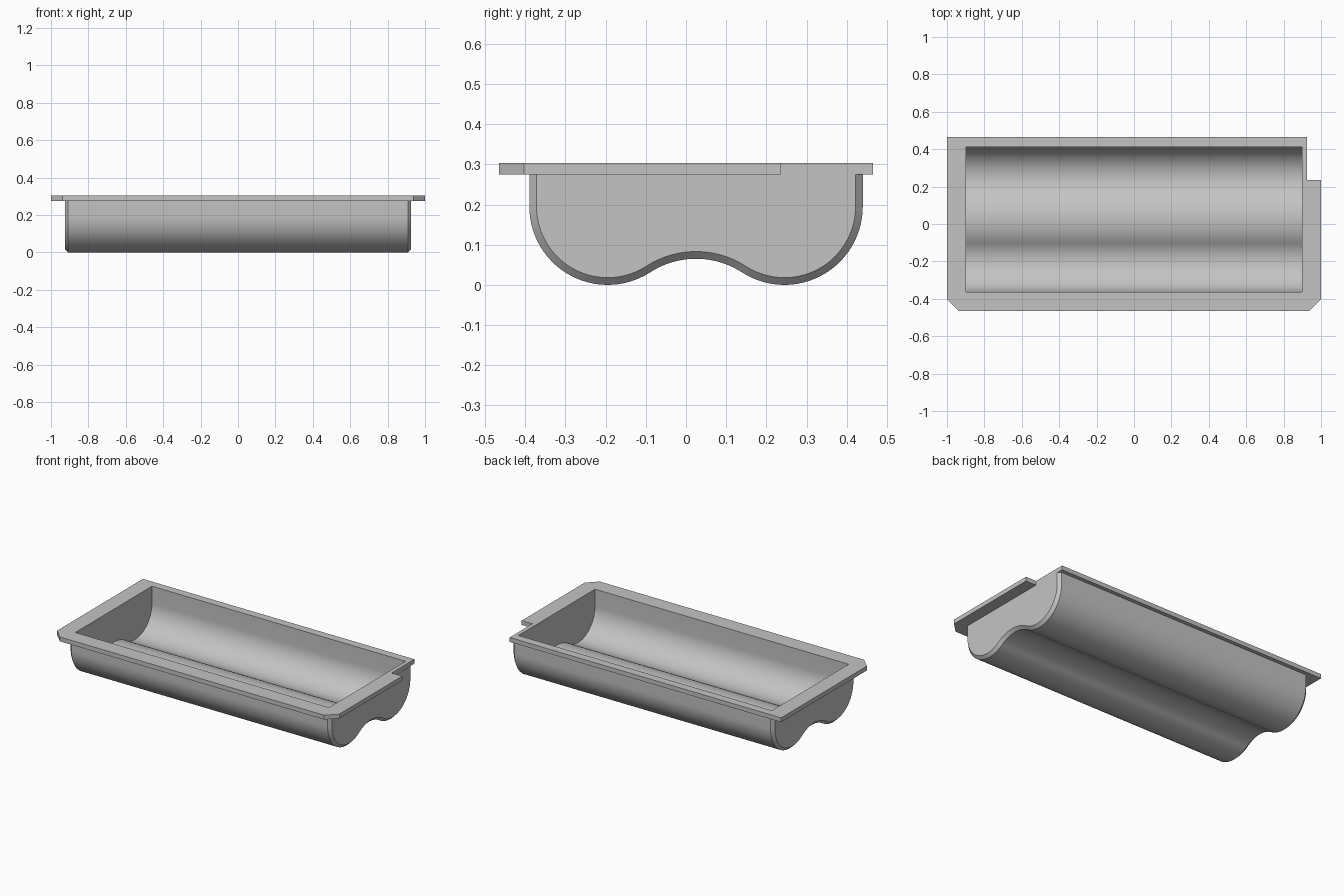
import bpy
import bmesh
from math import sin, cos, atan2, hypot, pi, radians

if "Cube" in bpy.data.objects:
    bpy.data.objects.remove(bpy.data.objects["Cube"], do_unlink=True)

# Main dimensions
MID_Y = 0.025                      # centre line of the trough
LOBE_R, LOBE_OFF = 0.195, 0.22     # the two round channels
HUMP_R, HUMP_TOP = 0.21, 0.065     # ridge between the channels
RIM_Z, TOP_Z = 0.275, 0.303
BODY_X, CHAMFER, WALL = 0.926, 0.018, 0.027

grey = bpy.data.materials.new("plain grey")
grey.use_nodes = True
grey.diffuse_color = (0.55, 0.55, 0.55, 1)
grey.node_tree.nodes["Principled BSDF"].inputs["Base Color"].default_value = (0.55, 0.55, 0.55, 1)


def arc(cy, cz, r, a0, a1, n):
    return [(cy + r * cos(a0 + (a1 - a0) * i / n),
             cz + r * sin(a0 + (a1 - a0) * i / n)) for i in range(n + 1)]


def profile(inset):
    """Double-channel section, moved inward by inset."""
    hump_z = HUMP_TOP - HUMP_R
    tangent = atan2(hump_z - LOBE_R, LOBE_OFF)
    lobe = arc(-LOBE_OFF, LOBE_R, LOBE_R - inset, -pi, tangent, 28)
    hump = arc(0, hump_z, HUMP_R + inset, tangent + pi, pi / 2, 10)
    half = [(-LOBE_OFF - LOBE_R + inset, RIM_Z)] + lobe + hump[1:]
    full = half + [(-y, z) for y, z in reversed(half[:-1])]
    return [(y + MID_Y, z) for y, z in full]


def skin(bm, sections):
    """Skin open-topped sections along x and close both ends."""
    rings = [[bm.verts.new((x, y, z)) for y, z in profile(t)] for x, t in sections]
    for a, b in zip(rings, rings[1:]):
        for i in range(len(a) - 1):
            bm.faces.new((a[i], a[i + 1], b[i + 1], b[i]))
    bm.faces.new(rings[0])
    bm.faces.new(rings[-1])


def finish(bm, name):
    bmesh.ops.recalc_face_normals(bm, faces=bm.faces)
    mesh = bpy.data.meshes.new(name)
    bm.to_mesh(mesh)
    bm.free()
    obj = bpy.data.objects.new(name, mesh)
    bpy.context.collection.objects.link(obj)
    mesh.materials.append(grey)
    bpy.ops.object.select_all(action="DESELECT")
    obj.select_set(True)
    bpy.context.view_layer.objects.active = obj
    bpy.ops.object.shade_smooth_by_angle(angle=radians(30))
    return obj


# Trough: chamfered outer skin, inner skin, and the flat rim joining them
bm = bmesh.new()
skin(bm, [(-BODY_X, CHAMFER), (CHAMFER - BODY_X, 0), (BODY_X - CHAMFER, 0), (BODY_X, CHAMFER)])
skin(bm, [(WALL - BODY_X, WALL), (BODY_X - WALL, WALL)])
rim = [e for e in bm.edges if e.is_boundary]
bmesh.ops.triangle_fill(bm, use_beauty=True, edges=rim, normal=(0, 0, 1))
finish(bm, "trough")

# Flange: plate with clipped front corners, a notched back left corner and an opening
outline = [(-0.937, -0.465), (0.937, -0.465), (1, -0.403), (1, 0.235),
           (0.925, 0.235), (0.925, 0.465), (-1, 0.465), (-1, -0.403)]
ox, oy = BODY_X - WALL, LOBE_OFF + LOBE_R - WALL
opening = [(sx * ox, MID_Y + sy * oy) for sx, sy in ((-1, -1), (1, -1), (1, 1), (-1, 1))]

bm = bmesh.new()
edges = []
for loop in (outline, opening):
    vs = [bm.verts.new((x, y, RIM_Z)) for x, y in loop]
    edges += [bm.edges.new((vs[i - 1], vs[i])) for i in range(len(vs))]
bmesh.ops.triangle_fill(bm, use_beauty=True, edges=edges, normal=(0, 0, 1))
top = bmesh.ops.extrude_face_region(bm, geom=bm.faces[:], use_keep_orig=True)
bmesh.ops.translate(bm, vec=(0, 0, TOP_Z - RIM_Z),
                    verts=[g for g in top["geom"] if isinstance(g, bmesh.types.BMVert)])
finish(bm, "flange")
